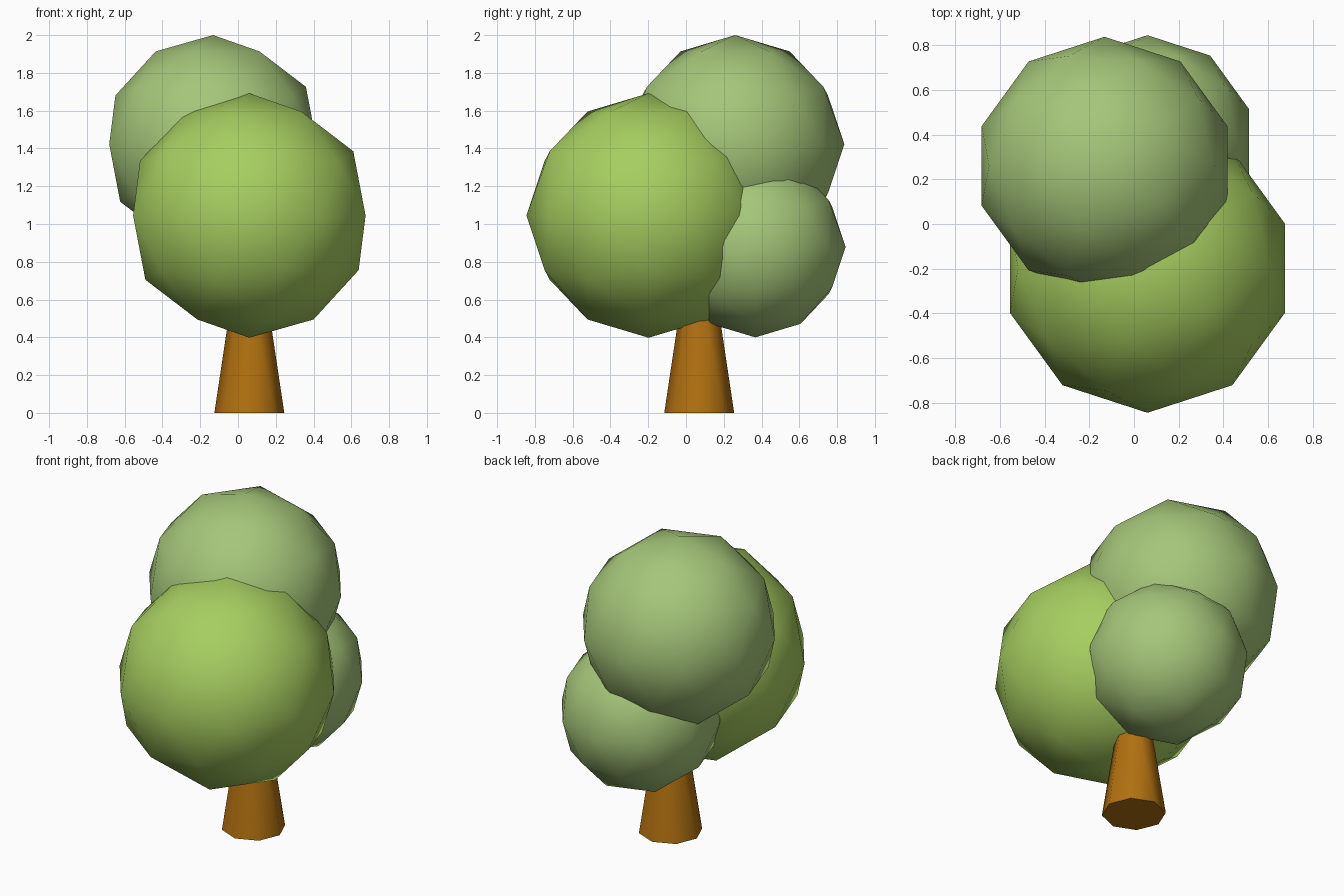
import bpy, math

if "Cube" in bpy.data.objects:
    bpy.data.objects.remove(bpy.data.objects["Cube"])


def material(name, rgb):
    # sRGB bytes to linear colour
    m = bpy.data.materials.new(name)
    lin = [((c / 255 + 0.055) / 1.055) ** 2.4 for c in rgb]
    m.diffuse_color = (*lin, 1)
    m.use_nodes = True
    m.node_tree.nodes["Principled BSDF"].inputs["Base Color"].default_value = m.diffuse_color
    return m


bright_green = material("bright_leaf_green", (167, 206, 96))
soft_green = material("soft_leaf_green", (165, 198, 121))
bark = material("bark_brown", (178, 113, 16))


def finish(name, mat, angle):
    ob = bpy.context.object
    ob.name = name
    ob.data.materials.append(mat)
    bpy.ops.object.shade_smooth_by_angle(angle=math.radians(angle))
    return ob


# Foliage balls: low-poly icospheres, all turned half a turn
for name, radius, centre, mat in (
    ("front_foliage", 0.647, (0.06, -0.198, 1.045), bright_green),
    ("top_foliage", 0.578, (-0.132, 0.26, 1.422), soft_green),
    ("back_foliage", 0.478, (0.06, 0.367, 0.878), soft_green),
):
    bpy.ops.mesh.primitive_ico_sphere_add(subdivisions=2, radius=radius,
                                          location=centre,
                                          rotation=(0, 0, math.pi))
    finish(name, mat, 60)

# Trunk: tapered eight-sided column running up into the foliage
bpy.ops.mesh.primitive_cone_add(vertices=8, radius1=0.185, radius2=0.08,
                                depth=0.7, location=(0.06, 0.07, 0.35))
finish("trunk", bark, 60)
